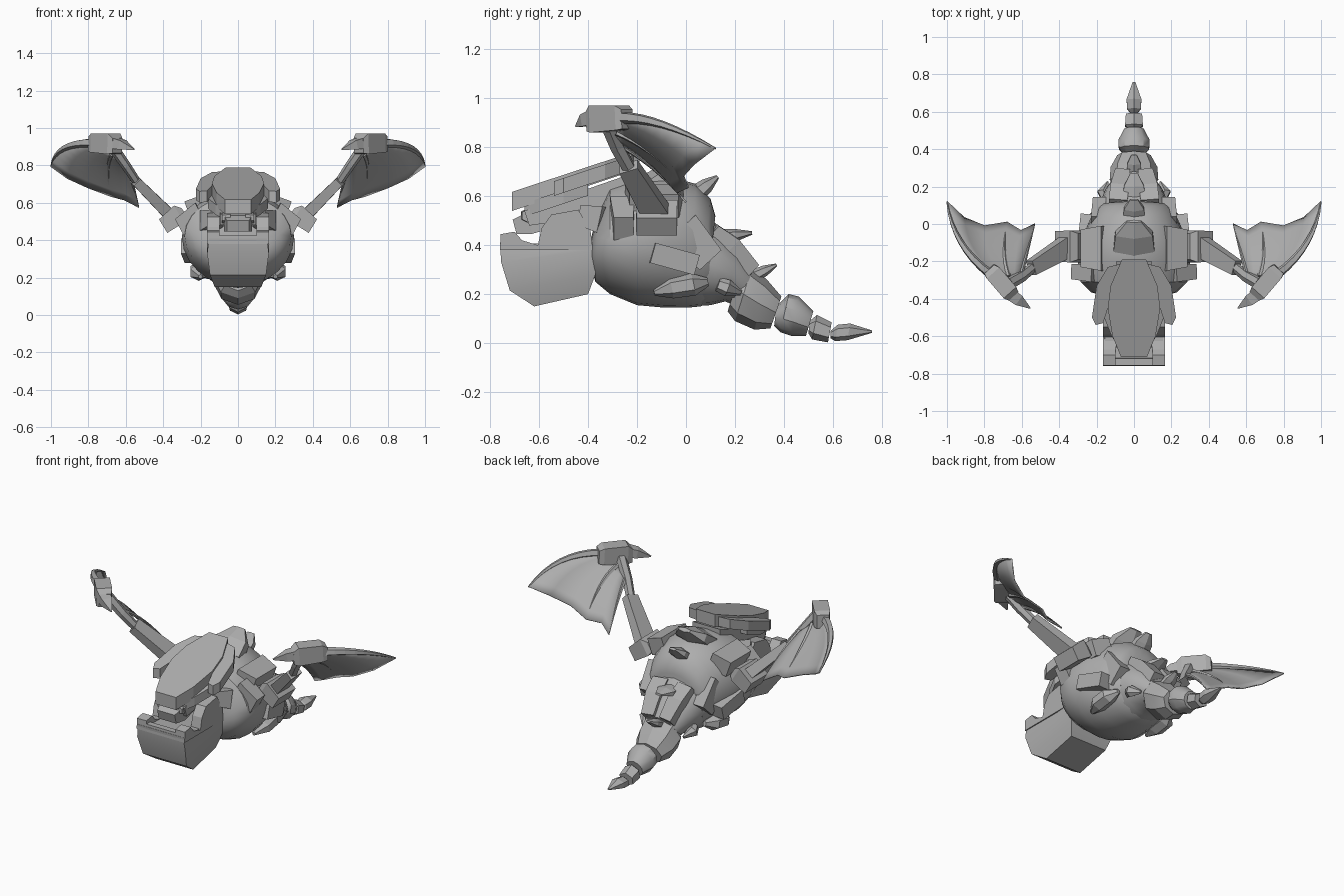
import bpy, bmesh, math
from mathutils import Vector as V

if "Cube" in bpy.data.objects:
    bpy.data.objects.remove(bpy.data.objects["Cube"])

grey = bpy.data.materials.new("stone_grey")
grey.diffuse_color = (0.42, 0.42, 0.42, 1)
grey.use_nodes = True
grey.node_tree.nodes["Principled BSDF"].inputs["Base Color"].default_value = grey.diffuse_color


def finish(name, bm, mirror=False, smooth=None):
    bmesh.ops.recalc_face_normals(bm, faces=bm.faces)
    me = bpy.data.meshes.new(name)
    bm.to_mesh(me)
    bm.free()
    me.materials.append(grey)
    ob = bpy.data.objects.new(name, me)
    bpy.context.collection.objects.link(ob)
    if smooth:
        bpy.ops.object.select_all(action='DESELECT')
        ob.select_set(True)
        bpy.context.view_layer.objects.active = ob
        bpy.ops.object.shade_smooth_by_angle(angle=math.radians(smooth))
    if mirror:
        ob.modifiers.new("mirror", 'MIRROR').use_mirror_merge = False
    return ob


def skin(bm, rings):
    """Bridge vertex rings and cap both ends."""
    vs = [[bm.verts.new(p) for p in r] for r in rings]
    n = len(vs[0])
    for a, b in zip(vs, vs[1:]):
        for i in range(n):
            j = (i + 1) % n
            bm.faces.new((a[i], a[j], b[j], b[i]))
    bm.faces.new(vs[0])
    bm.faces.new(vs[-1][::-1])


def loft(name, secs, n=16, smooth=35):
    """Sections: top y, top z, bottom y, bottom z, half width."""
    bm, rings = bmesh.new(), []
    for yt, zt, yb, zb, w in secs:
        top, bot = V((0, yt, zt)), V((0, yb, zb))
        mid, up = (top + bot) / 2, (top - bot) / 2
        rings.append([mid + up * math.cos(t) + V((w * math.sin(t), 0, 0))
                      for t in (2 * math.pi * i / n for i in range(n))])
    skin(bm, rings)
    return finish(name, bm, smooth=smooth)


def beam(name, pts, sizes, side=(1, 0, 0), n=4, mirror=True, smooth=None):
    """Sweep an n-sided section (full width, full height) along points."""
    bm, rings = bmesh.new(), []
    pts = [V(p) for p in pts]
    d = (pts[-1] - pts[0]).normalized()
    s = V(side)
    s = (s - d * s.dot(d)).normalized()
    u = d.cross(s)
    k = 0.5 / math.cos(math.pi / n)
    for p, (w, h) in zip(pts, sizes):
        rings.append([p + s * w * k * math.cos(t) + u * h * k * math.sin(t)
                      for t in (2 * math.pi * (i + .5) / n for i in range(n))])
    skin(bm, rings)
    return finish(name, bm, mirror, smooth)


def sloped_plate(name, outline, z0, thick, slope=0.33, mirror=False):
    """Plan outline (x, y) lifted onto the sloping line of the head."""
    bm = bmesh.new()
    skin(bm, [[(x, y, z0 + slope * (y + .71) + dz) for x, y in outline] for dz in (0, thick)])
    return finish(name, bm, mirror)


def side_plate(name, outline, x0, x1, mirror=False):
    """Side outline (y, z) extruded across x."""
    bm = bmesh.new()
    skin(bm, [[(x, y, z) for y, z in outline] for x in (x0, x1)])
    return finish(name, bm, mirror)


# body and tail segments
loft("body", [(-.385, .44, -.385, .30, .16), (-.36, .54, -.37, .25, .23), (-.31, .64, -.31, .20, .285),
              (-.2, .68, -.2, .155, .30), (-.08, .685, -.09, .145, .28), (.04, .65, .01, .145, .235),
              (.1, .59, .06, .15, .205), (.12, .52, .08, .16, .185)], n=24)
loft("rump", [(.08, .53, .03, .15, .19), (.14, .47, .1, .155, .18), (.22, .39, .16, .17, .15),
              (.28, .31, .21, .15, .11)], n=16)
loft("tail_1", [(.23, .32, .17, .13, .10), (.27, .31, .2, .09, .13), (.33, .26, .28, .055, .125),
                (.39, .19, .345, .06, .09)], n=8, smooth=25)
loft("tail_2", [(.37, .15, .36, .07, .05), (.42, .2, .385, .045, .085), (.46, .19, .43, .03, .088),
                (.52, .13, .49, .03, .055)], n=10)
loft("tail_3", [(.505, .09, .5, .04, .03), (.535, .115, .515, .015, .055), (.595, .085, .58, .003, .05)],
     n=6, smooth=20)
loft("tail_tip", [(.59, .05, .59, .02, .02), (.62, .075, .61, .008, .042), (.67, .08, .66, .012, .046),
                  (.76, .052, .76, .042, .008)], n=6, smooth=20)

# lower jaw, hollow scoop with raised cheeks
bm = bmesh.new()
skin(bm, [[(w * f, y, z) for f in (-1, -.6, .6, 1)] + [(w, y2, z2), (w * .6, y2, z2),
          (-w * .6, y2, z2), (-w, y2, z2)]
          for w, y, z, y2, z2 in ((.125, -.62, .15, -.40, .20), (.15, -.72, .215, -.37, .28),
                                  (.165, -.755, .33, -.375, .38), (.155, -.76, .41, -.385, .40))])
finish("lower_jaw", bm, smooth=35)
side_plate("jaw_cheek", [(-.76, .38), (-.757, .445), (-.70, .455), (-.67, .42), (-.605, .40), (-.59, .47),
                         (-.55, .525), (-.44, .545), (-.39, .46), (-.38, .38)], .10, .165, True)
side_plate("jaw_front_lip", [(-.76, .38), (-.757, .425), (-.72, .425), (-.71, .38)], -.12, .12)

# head: skull core, crown, brow plates and muzzle
side_plate("skull", [(-.64, .48), (-.66, .54), (-.2, .70), (-.2, .5), (-.38, .5), (-.5, .5)], -.095, .095)
sloped_plate("crown", [(.07, -.71), (.115, -.6), (.14, -.45), (.125, -.33), (.065, -.19),
                       (-.065, -.19), (-.125, -.33), (-.14, -.45), (-.115, -.6), (-.07, -.71)], .54, .078)
sloped_plate("brow", [(.06, -.21), (.14, -.23), (.2, -.33), (.225, -.5), (.205, -.54), (.165, -.53),
                      (.13, -.42), (.09, -.32)], .545, .06, mirror=True)
sloped_plate("eye_ridge", [(.08, -.66), (.12, -.6), (.16, -.5), (.14, -.4), (.08, -.4)], .50, .055, mirror=True)
beam("muzzle", [(0, -.70, .475), (0, -.64, .49), (0, -.46, .54)], [(.12, .06), (.15, .09), (.15, .09)],
     mirror=False)
beam("nostril", [(.04, -.64, .52), (.085, -.64, .52)], [(.07, .06), (.06, .05)], side=(0, 1, 0), n=6)
beam("cheek", [(.11, -.42, .52), (.16, -.33, .50)], [(.08, .08), (.10, .11)])

# back spikes
for i, (a, b, w, h) in enumerate([((0, -.13, .64), (0, .015, .755), .22, .11),
                                  ((0, .03, .60), (0, .13, .68), .12, .07),
                                  ((0, .12, .43), (0, .27, .45), .12, .06),
                                  ((0, .27, .27), (0, .37, .32), .08, .05)]):
    a, b = V(a), V(b)
    beam(f"back_spike_{i + 1}", [a, a.lerp(b, .55), b],
         [(w, h), (w * .9, h * .75), (w * .35, h * .2)], n=6, mirror=False)

# plates and tucked legs along the flanks
beam("chest_plate", [(.19, -.26, .53), (.31, -.255, .465)], [(.10, .16), (.08, .11)], side=(0, 1, 0))
beam("shoulder_plate", [(.16, -.13, .60), (.27, -.13, .56)], [(.24, .10), (.2, .10)], side=(0, 1, 0))
beam("hip_plate", [(.19, -.02, .47), (.185, .10, .34)], [(.08, .16), (.07, .12)])
beam("flank_plate", [(.085, .11, .46), (.075, .19, .40), (.06, .275, .30)], [(.1, .06), (.1, .07), (.08, .06)])
beam("thigh", [(.255, -.14, .37), (.235, .04, .32)], [(.10, .085), (.10, .085)])
beam("foot", [(.2, -.13, .205), (.21, -.06, .225), (.21, .03, .24), (.19, .09, .25)],
     [(.02, .02), (.09, .075), (.085, .08), (.02, .03)], n=6)
beam("heel_claw", [(.15, .13, .24), (.165, .17, .225), (.14, .225, .205)], [(.05, .05), (.06, .06), (.01, .02)], n=6)

# wing joints and arm
beam("shoulder", [(.285, -.12, .545), (.315, -.12, .54), (.40, -.12, .475)],
     [(.14, .06), (.17, .105), (.165, .085)], side=(0, 1, 0))
beam("upper_arm", [(.36, -.12, .53), (.55, -.235, .72)], [(.11, .065), (.08, .05)], side=(0, 1, 0))
beam("fore_arm", [(.54, -.23, .71), (.60, -.28, .80), (.67, -.32, .90)], [(.05, .04), (.055, .045), (.06, .05)],
     side=(0, 1, 0), n=6)
beam("wrist", [(.645, -.385, .905), (.665, -.365, .915), (.755, -.26, .92), (.775, -.24, .915)],
     [(.07, .08), (.09, .11), (.09, .10), (.07, .08)], side=(.76, -.65, 0))
beam("wing_claw", [(.68, -.36, .925), (.62, -.405, .91), (.555, -.45, .885)], [(.07, .06), (.06, .05), (.006, .006)],
     side=(.5, -.6, 0))

# wing membrane: fingers fan out from the wrist to a scalloped trailing edge
roots = [V((.765, -.27, .92)), V((.61, -.29, .82))]
trail = [V(p) for p in ((1, .12, .795), (.91, .035, .73), (.8, -.01, .68), (.68, .01, .635),
                        (.605, -.035, .615), (.53, 0, .575))]
bulge = [V((.045, -.02, .035)), V((0, 0, .025))]
STEPS = 8


def finger(i, t):
    f = i / (len(trail) - 1)
    p = roots[0].lerp(roots[1], f).lerp(trail[i], t)
    return p + bulge[0].lerp(bulge[1], f) * 4 * t * (1 - t)


bm = bmesh.new()
grid = [[bm.verts.new(finger(i, k / STEPS)) for k in range(STEPS + 1)] for i in range(len(trail))]
for a, b in zip(grid, grid[1:]):
    for k in range(STEPS):
        bm.faces.new((a[k], a[k + 1], b[k + 1], b[k]))
wing = finish("wing_membrane", bm, True, 40)
sol = wing.modifiers.new("thickness", 'SOLIDIFY')
sol.thickness, sol.offset = .008, 0

# finger bones
for i, size in ((0, .045), (3, .025), (5, .022)):
    ts = [k / STEPS for k in range(STEPS + 1)]
    beam(f"wing_finger_{i}", [finger(i, t) for t in ts],
         [(size * (1 - .85 * t), size * (1 - .85 * t)) for t in ts], n=5)
